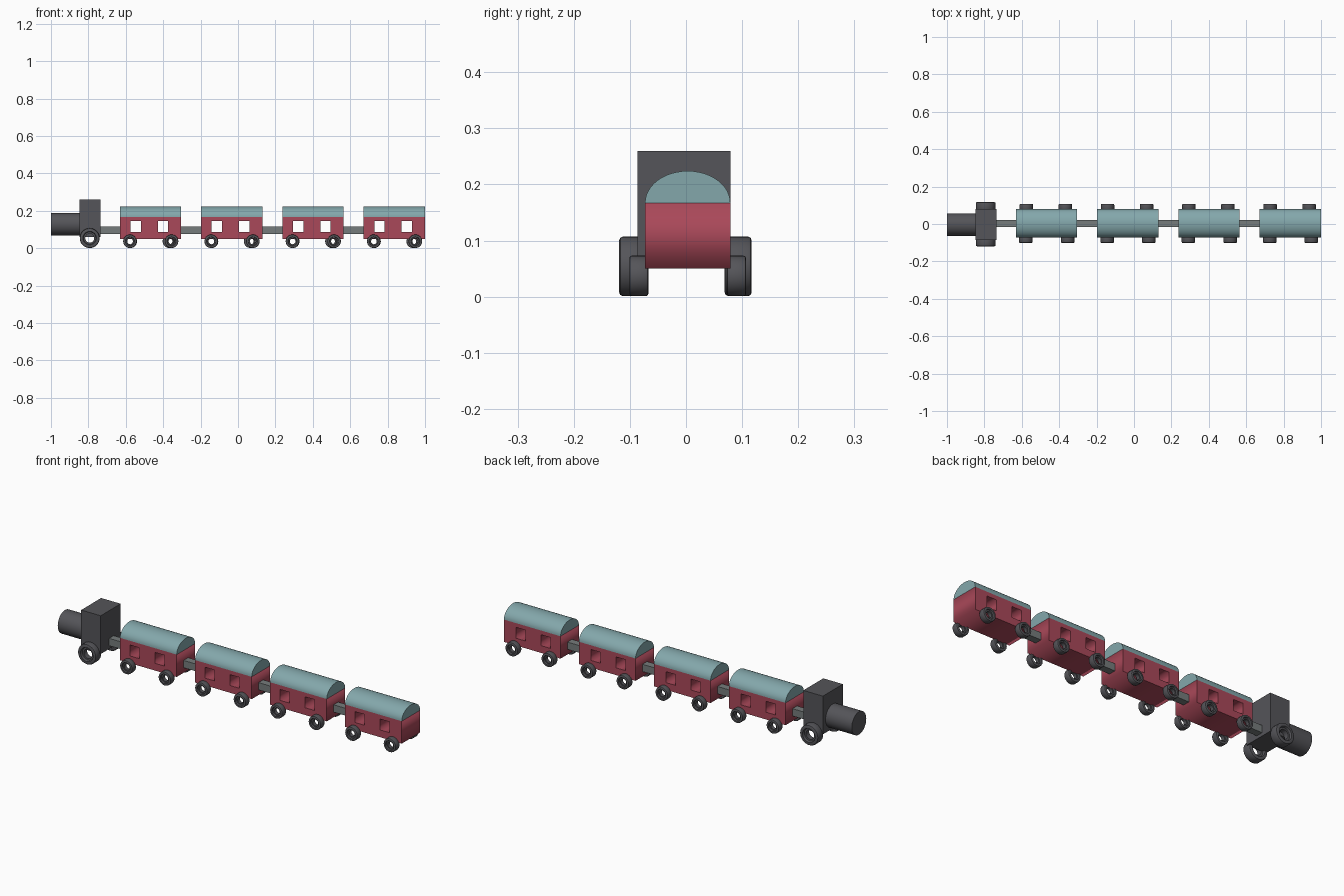
import bpy, bmesh
from math import pi, sin, cos, radians
from mathutils import Matrix

if "Cube" in bpy.data.objects:
    bpy.data.objects.remove(bpy.data.objects["Cube"])


def material(name, rgb):
    m = bpy.data.materials.new(name)
    m.diffuse_color = (*rgb, 1)
    m.use_nodes = True
    m.node_tree.nodes["Principled BSDF"].inputs["Base Color"].default_value = m.diffuse_color
    return m


RED = material("red_paint", (0.40, 0.065, 0.10))
TEAL = material("teal_paint", (0.23, 0.39, 0.41))
DARK = material("dark_iron", (0.09, 0.09, 0.10))
STEEL = material("steel", (0.18, 0.20, 0.20))


def add(name, bm, mat, smooth=False):
    bmesh.ops.recalc_face_normals(bm, faces=bm.faces)
    me = bpy.data.meshes.new(name)
    bm.to_mesh(me)
    bm.free()
    me.materials.append(mat)
    ob = bpy.data.objects.new(name, me)
    bpy.context.collection.objects.link(ob)
    if smooth:
        bpy.ops.object.select_all(action='DESELECT')
        ob.select_set(True)
        bpy.context.view_layer.objects.active = ob
        bpy.ops.object.shade_smooth_by_angle(angle=radians(30))
    return ob


def box(name, x0, x1, y0, y1, z0, z1, mat):
    bm = bmesh.new()
    bmesh.ops.create_cube(bm, size=1, matrix=Matrix.Translation(
        ((x0 + x1) / 2, (y0 + y1) / 2, (z0 + z1) / 2))
        @ Matrix.Diagonal((x1 - x0, y1 - y0, z1 - z0, 1)))
    return add(name, bm, mat)


def wheel(name, x, y, z, r, w, hole, n=32):
    """Rounded tyre with a recessed hub and an open axle hole, turned about y."""
    h, b = w / 2, r * 0.12
    rim = r * 0.68
    half = [(hole, h * 0.55), (rim - b / 2, h * 0.55), (rim, h),
            (r - b, h), (r - b * 0.3, h - b * 0.3), (r, h - b)]
    prof = half + [(pr, -py) for pr, py in reversed(half)]
    bm = bmesh.new()
    rings = []
    for i in range(n):
        a = 2 * pi * i / n
        rings.append([bm.verts.new((x + pr * cos(a), y + py, z + pr * sin(a)))
                      for pr, py in prof])
    for i in range(n):
        p, q = rings[i], rings[(i + 1) % n]
        for j in range(len(prof)):
            k = (j + 1) % len(prof)
            bm.faces.new((p[j], p[k], q[k], q[j]))
    return add(name, bm, DARK, True)


def car_body(name, x, yc, half_w, length, z0, z1):
    """Side outline with two window openings, extruded across the car."""
    cu = bpy.data.curves.new(name, 'CURVE')
    cu.dimensions, cu.fill_mode, cu.extrude = '2D', 'BOTH', half_w
    for a, b, lo, hi in ((0, length, z0, z1), (0.057, 0.113, 0.088, 0.145),
                         (0.203, 0.258, 0.088, 0.145)):
        sp = cu.splines.new('POLY')
        sp.points.add(3)
        for pt, (px, pz) in zip(sp.points, ((a, lo), (b, lo), (b, hi), (a, hi))):
            pt.co = (px, pz, 0, 1)
        sp.use_cyclic_u = True
    cu.materials.append(RED)
    ob = bpy.data.objects.new(name, cu)
    ob.location = (x, yc, 0)
    ob.rotation_euler = (pi / 2, 0, 0)
    bpy.context.collection.objects.link(ob)
    bpy.ops.object.select_all(action='DESELECT')
    ob.select_set(True)
    bpy.context.view_layer.objects.active = ob
    bpy.ops.object.convert(target='MESH')


def car_roof(name, x0, x1, yc, half_w, z0, height, n=24):
    """Half-elliptical barrel roof."""
    bm = bmesh.new()
    ends = [[bm.verts.new((x, yc + half_w * cos(pi * i / n),
                           z0 + height * sin(pi * i / n)))
             for i in range(n + 1)] for x in (x0, x1)]
    a, b = ends
    bm.faces.new(a)
    bm.faces.new(b)
    for i in range(n + 1):
        k = (i + 1) % (n + 1)
        bm.faces.new((a[i], a[k], b[k], b[i]))
    add(name, bm, TEAL, True)


# Locomotive: boiler, cab and two large wheels
bm = bmesh.new()
bmesh.ops.create_cone(bm, cap_ends=True, segments=32, radius1=0.06, radius2=0.06,
                      depth=0.17, matrix=Matrix.Translation((-0.915, -0.003, 0.128))
                      @ Matrix.Rotation(pi / 2, 4, 'Y'))
add("boiler", bm, DARK, True)
box("cab", -0.848, -0.735, -0.086, 0.079, 0.06, 0.26, DARK)
for side, tag in ((-1, "front"), (1, "back")):
    wheel(f"cab_wheel_{tag}", -0.793, -0.001 + side * 0.094, 0.054, 0.053, 0.048, 0.024)

# Four carriages, each with a coupling bar ahead of it
YC, HW, LEN, PITCH = 0.003, 0.076, 0.328, 0.4345
for c in range(4):
    x = -0.632 + c * PITCH
    n = c + 1
    car_body(f"carriage_body_{n}", x, YC, HW, LEN, 0.05, 0.167)
    car_roof(f"carriage_roof_{n}", x, x + LEN, YC, HW, 0.167, 0.057)
    box(f"coupling_bar_{n}", x - 0.108, x + 0.005, YC - 0.019, YC + 0.019,
        0.077, 0.115, STEEL)
    for side, tag, offsets in ((-1, "front", (0.054, 0.277)), (1, "back", (0.056, 0.265))):
        for i, off in enumerate(offsets):
            wheel(f"carriage_{n}_wheel_{tag}_{i + 1}", x + off,
                  YC + side * 0.087, 0.037, 0.036, 0.034, 0.016)
